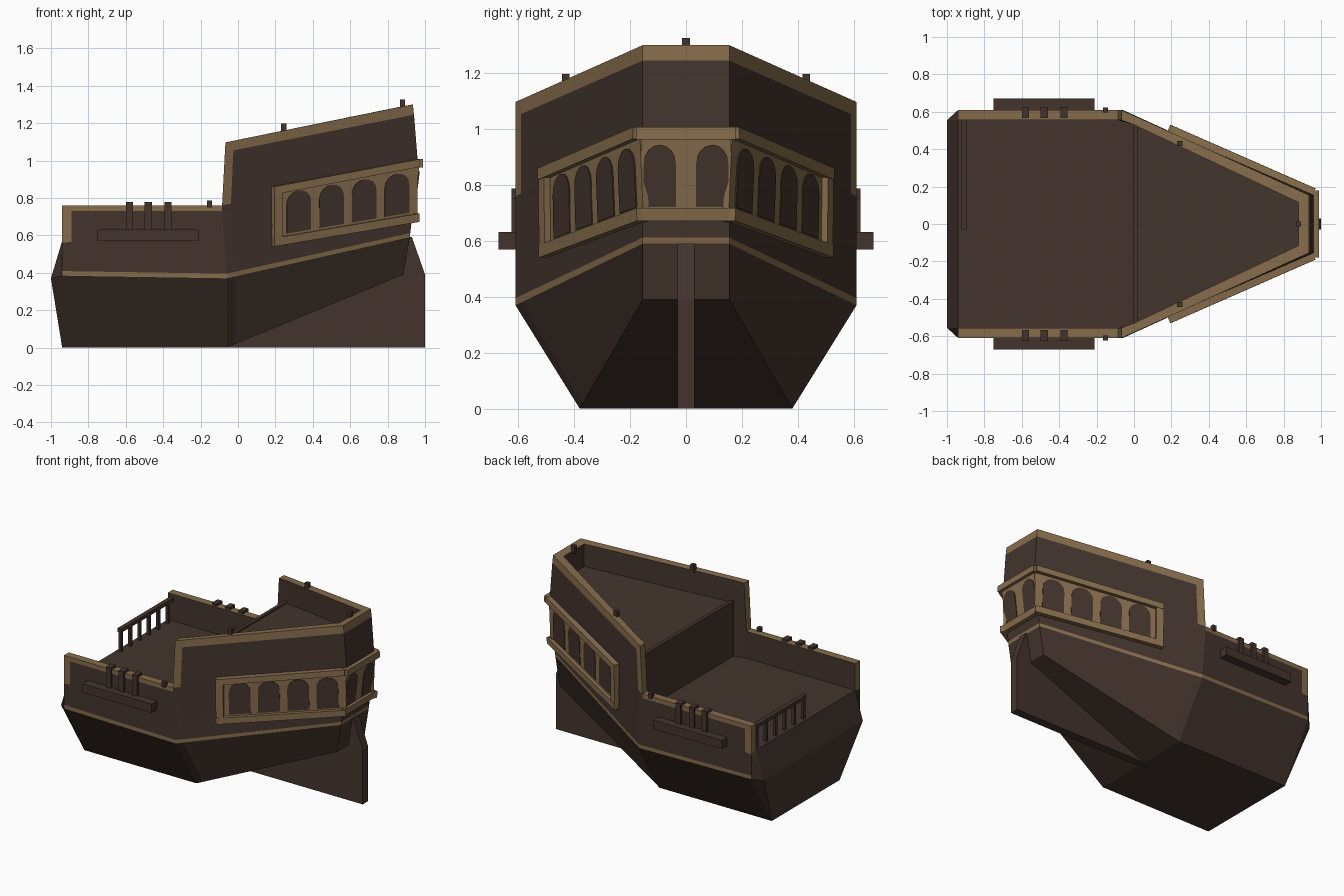
import bpy, bmesh, math
from mathutils import Vector

if "Cube" in bpy.data.objects:
    bpy.data.objects.remove(bpy.data.objects["Cube"])


def material(name, col):
    m = bpy.data.materials.new(name)
    m.diffuse_color = (*col, 1)
    m.use_nodes = True
    m.node_tree.nodes["Principled BSDF"].inputs["Base Color"].default_value = m.diffuse_color
    return m


DARK, TAN = 0, 1
MATS = [material("dark timber", (0.056, 0.034, 0.026)),
        material("tan trim", (0.238, 0.150, 0.072))]


def make(name, faces):
    """Object from a list of (points, material index)."""
    bm = bmesh.new()
    for pts, mat in faces:
        f = bm.faces.new([bm.verts.new(p) for p in pts])
        f.material_index = mat
    bmesh.ops.remove_doubles(bm, verts=bm.verts, dist=0.0005)
    bmesh.ops.recalc_face_normals(bm, faces=bm.faces)
    me = bpy.data.meshes.new(name)
    bm.to_mesh(me)
    bm.free()
    for m in MATS:
        me.materials.append(m)
    ob = bpy.data.objects.new(name, me)
    bpy.context.collection.objects.link(ob)
    return ob


def prism(name, back, front, mat):
    n = len(back)
    faces = [(back[::-1], mat), (front, mat)]
    faces += [([back[i], back[(i + 1) % n], front[(i + 1) % n], front[i]], mat) for i in range(n)]
    return make(name, faces)


def box(name, x0, x1, y0, y1, z0, z1, mat=DARK):
    ring = [(x0, y0), (x1, y0), (x1, y1), (x0, y1)]
    return prism(name, [(x, y, z0) for x, y in ring], [(x, y, z1) for x, y in ring], mat)


def mir(p, s):
    return Vector((p[0], p[1] * s, p[2]))


# Hull columns: rows run from the bottom through the wale to the rail
def column(xs, ys, zs):
    return [Vector(p) for p in zip(xs, ys, zs)]


side_y = [0.38] + [0.61] * 7
c0 = column([-0.94] * 6, side_y, [0, .385, .41, .56, .73, .76])
c1 = column([-0.89] * 6, side_y, [0, .383, .408, .565, .73, .76])
c2 = column([-.06, -.06, -.06, -.075, -.085, -.085, -.07, -.067], side_y,
            [0, .37, .395, .57, .73, .76, 1.045, 1.097])
c4 = column([.885, .918, .921, .937, .957, .963, .941, .935], [.155] * 8,
            [.39, .59, .612, .75, .92, .97, 1.245, 1.30])
c3 = [a.lerp(b, 0.045) for a, b in zip(c2, c4)]
cols = [c0, c1, c2, c3, c4]
TRIM = {0: (1, 3, 4), 1: (1, 4), 2: (1, 5, 6), 3: (1, 6), 4: (1, 6)}

# Inner bulwark points and decks
DECK = 0.57
bow = Vector((-1, .555, .37))
i0, i1 = Vector((-.94, .555, .76)), Vector((-.085, .555, .76))
i2, i3, i4 = Vector((-.067, .555, 1.097)), Vector((0, .53, 1.11)), Vector((.88, .115, 1.29))
d3, d4 = Vector((0, .53, .95)), Vector((.88, .115, 1.13))


def at(p, z):
    return Vector((p.x, p.y, z))


d0, d1, d2 = at(i0, DECK), at(i1, DECK), at(i3, DECK)
hull = []
for s in (1, -1):
    def q(*pts, mat=DARK):
        hull.append(([mir(p, s) for p in pts], mat))
    for k in range(4):
        a, b = cols[k], cols[k + 1]
        for r in range(min(len(a), len(b)) - 1):
            q(a[r], b[r], b[r + 1], a[r + 1], mat=TAN if r in TRIM[k] else DARK)
    # rounded forward corner
    q(c0[0], c0[1], bow)
    q(c0[1], c0[2], c0[3], d0, bow)
    q(c0[3], c0[5], i0, d0, mat=TAN)
    # rail tops
    q(c0[5], c2[5], i1, i0, mat=TAN)
    q(c2[5], c2[7], i2, i1, mat=TAN)
    q(c2[7], c3[7], i3, i2, mat=TAN)
    q(c3[7], c4[7], i4, i3, mat=TAN)
    # inner bulwark
    q(i0, i1, d1, d0)
    q(i1, i2, i3, d2, d1)
    q(i3, i4, d4, d3)


def span(a, b, mat=DARK):
    hull.append(([a, b, mir(b, -1), mir(a, -1)], mat))


for r in range(7):                       # transom
    span(c4[r], c4[r + 1], TAN if r in TRIM[4] else DARK)
for a, b in [(c0[0], c2[0]), (c2[0], c4[0]), (c0[0], bow), (bow, d0), (d0, d1),
             (d1, d2), (d2, d3), (d3, d4), (d4, i4)]:
    span(a, b)
span(i4, c4[7], TAN)
make("hull", hull)
box("upper_deck_edge", -0.005, 0.02, -.53, .53, .94, .965)

# Rudder and fin
outline = [(-.06, 0), (1, 0), (1, .39), (.93, .59), (.88, .59), (.86, .385)]
prism("rudder", [(x, -.03, z) for x, z in outline], [(x, .03, z) for x, z in outline], DARK)


# Surface maps for plates laid on the sides and the transom
def stern_x(z):
    return .921 + (min(z, .97) - .612) * .117 - max(0, z - .97) * .08


def on_side(s):
    def f(x, z, off):
        t = (x + .075) / 1.02
        y = .61 - .455 * (x + .075) / (stern_x(z + .2 * (1 - t)) + .075)
        return Vector((x + .41 * off, s * (y + .91 * off), z))
    return f


def on_stern(y, z, off):
    return Vector((stern_x(z) + off, y, z))


def plate(name, surf, pts, back, front, mat):
    prism(name, [surf(*p, back) for p in pts], [surf(*p, front) for p in pts], mat)


def arch(c, bottom, height, w, slope):
    r = w / 2
    pts = [(-r, 0), (r, 0)]
    pts += [(r * math.cos(a * math.pi / 8), height - .065 + .065 * math.sin(a * math.pi / 8)) for a in range(9)]
    return [(c + u, bottom + v + slope * u) for u, v in pts]


def upper(x):
    return .86 + .19 * (x - .18)


def lower(x):
    return .54 + .17 * (x - .18)


# Window galleries on both sides
for s, tag in ((1, "left"), (-1, "right")):
    S = on_side(s)
    A, B = .18, .955
    plate("gallery_panel_" + tag, S, [(A, lower(A)), (B, lower(B)), (B, upper(B)), (A, upper(A))], -.012, .010, TAN)
    plate("upper_moulding_" + tag, S, [(A, upper(A) - .042), (B, upper(B) - .042), (B, upper(B)), (A, upper(A))], -.01, .036, TAN)
    plate("lower_moulding_" + tag, S, [(A, lower(A)), (B, lower(B)), (B, lower(B) + .045), (A, lower(A) + .045)], -.01, .036, TAN)
    plate("gallery_end_" + tag, S, [(A, lower(A)), (A + .045, lower(A + .045)), (A + .045, upper(A + .045)), (A, upper(A))], -.01, .034, TAN)
    for k in range(4):
        c = .32 + .175 * k
        plate(f"side_window_{tag}_{k}", S, arch(c, .62 + .17 * (c - .32), .22, .13, .17), .008, .014, DARK)
    plate("stern_window_" + tag, on_stern, arch(s * .094, .722, .222, .115, 0), .006, .012, DARK)

    # Channels, deadeye posts and small rail posts
    box("channel_" + tag, -.75, -.21, *sorted((s * .60, s * .67)), .57, .632)
    for k, x in enumerate((-.58, -.48, -.375)):
        box(f"shroud_post_{tag}_{k}", x - .019, x + .019, *sorted((s * .567, s * .625)), .63, .777)
    box("waist_post_" + tag, -.165, -.138, s * .61 - .014, s * .61 + .014, .75, .787)
    box("quarter_post_" + tag, .23, .258, s * .43 - .014, s * .43 + .014, 1.14, 1.197)

# Transom panel and mouldings
for name, z0, z1, w, front in (("stern_panel", .70, .98, .16, .008),
                               ("stern_upper_moulding", .963, 1.007, .178, .028),
                               ("stern_lower_moulding", .672, .718, .174, .03)):
    plate(name, on_stern, [(-w, z0), (w, z0), (w, z1), (-w, z1)], -.012, front, TAN)
box("stern_post", .866, .894, -.014, .014, 1.27, 1.325)

# Railing on half of the forward deck edge
box("railing_top", -.926, -.895, -.03, .555, .71, .735)
for k in range(6):
    y = -.015 + k * .105
    box(f"railing_post_{k}", -.92, -.90, y - .01, y + .01, DECK - .005, .715)
